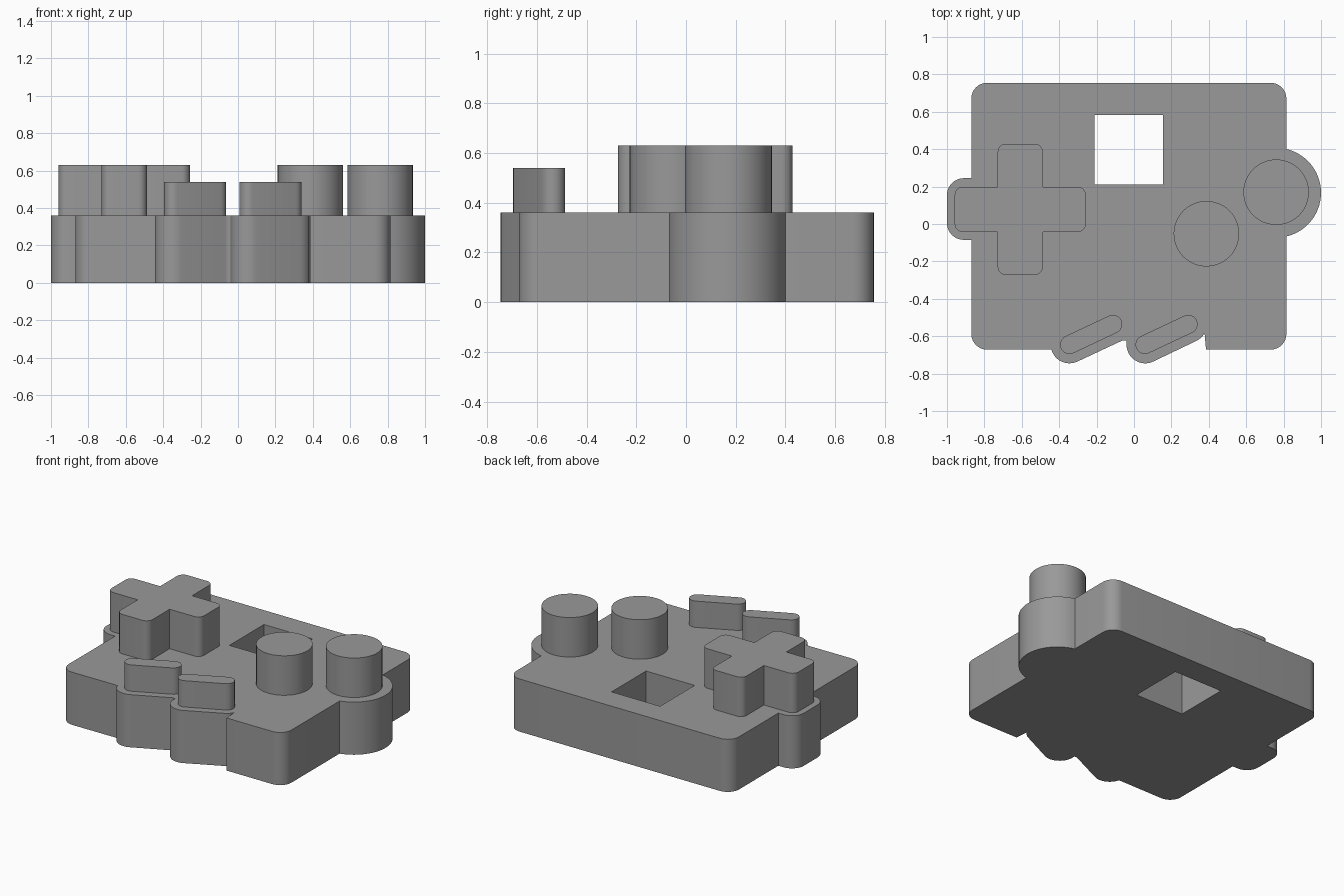
import bpy, bmesh
from math import sin, cos, radians

if "Cube" in bpy.data.objects:
    bpy.data.objects.remove(bpy.data.objects["Cube"])

grey = bpy.data.materials.new("mid grey")
grey.diffuse_color = (0.32, 0.32, 0.32, 1)
grey.use_nodes = True
grey.node_tree.nodes["Principled BSDF"].inputs["Base Color"].default_value = grey.diffuse_color


def arc(cx, cy, r, a0, a1, n=8):
    """Points along an arc, angles in degrees."""
    angles = [radians(a0 + (a1 - a0) * i / n) for i in range(n + 1)]
    return [(cx + r * cos(a), cy + r * sin(a)) for a in angles]


def prism(name, loops, z0, z1):
    """Extrude a flat outline, with optional hole loops, from z0 to z1."""
    bm = bmesh.new()
    edges = []
    for loop in loops:
        vs = [bm.verts.new((x, y, z0)) for x, y in loop]
        edges += [bm.edges.new((vs[i - 1], vs[i])) for i in range(len(vs))]
    if len(loops) == 1:
        bm.faces.new(vs)
    else:
        bmesh.ops.triangle_fill(bm, edges=edges, use_beauty=True)
    ext = bmesh.ops.extrude_face_region(bm, geom=bm.faces[:], use_keep_orig=True)
    top = [g for g in ext["geom"] if isinstance(g, bmesh.types.BMVert)]
    bmesh.ops.translate(bm, verts=top, vec=(0, 0, z1 - z0))
    bmesh.ops.recalc_face_normals(bm, faces=bm.faces[:])
    me = bpy.data.meshes.new(name)
    bm.to_mesh(me)
    bm.free()
    me.materials.append(grey)
    ob = bpy.data.objects.new(name, me)
    bpy.context.collection.objects.link(ob)
    bpy.ops.object.select_all(action='DESELECT')
    ob.select_set(True)
    bpy.context.view_layer.objects.active = ob
    bpy.ops.object.shade_smooth_by_angle(angle=radians(30))
    return ob


# Base plate: rounded rectangle with bulges that follow the buttons
R = 0.085
outline = (
    arc(-0.785, -0.587, R, 180, 270)
    + arc(-0.345, -0.645, 0.1, 194.5, 295, 12)       # first slanted bulge
    + arc(-0.11, -0.535, 0.1, 295, 300, 1)
    + [(-0.04, -0.622)]
    + arc(0.06, -0.645, 0.1, 180, 295, 12)           # second slanted bulge
    + arc(0.29, -0.535, 0.1, 295, 331, 4)
    + [(0.385, -0.672)]
    + arc(0.73, -0.587, R, 270, 360)
    + arc(0.76, 0.167, 0.24, -76.7, 76.7, 28)        # round bulge
    + arc(0.73, 0.67, R, 0, 90)
    + arc(-0.785, 0.67, R, 90, 180)
    + [(-0.87, 0.245)]
    + arc(-0.91, 0.155, 0.09, 90, 180)               # left bulge
    + arc(-0.91, 0.005, 0.09, 180, 270)
    + [(-0.87, -0.085)]
)
window = [(-0.212, 0.21), (0.155, 0.21), (0.155, 0.583), (-0.212, 0.583)]
prism("base_plate", [outline, window], 0, 0.36)

# Cross-shaped direction pad: one arm repeated by quarter turns
px, py, length, half, r = -0.608, 0.078, 0.351, 0.121, 0.045
arm = (arc(length - r, -half + r, r, -90, 0, 6)
       + arc(length - r, half - r, r, 0, 90, 6) + [(half, half)])
cross = []
for k in range(4):
    c, s = (1, 0, -1, 0)[k], (0, 1, 0, -1)[k]
    cross += [(px + x * c - y * s, py + x * s + y * c) for x, y in arm]
prism("direction_pad", [cross], 0.35, 0.63)

# Round buttons
for name, x, y in (("left_round_button", 0.387, -0.052),
                   ("right_round_button", 0.76, 0.17)):
    prism(name, [arc(x, y, 0.175, 0, 352.5, 47)], 0.35, 0.63)

# Slanted capsule buttons
for name, x in (("left_slot_button", -0.345), ("right_slot_button", 0.058)):
    prism(name, [arc(x, -0.645, 0.05, 115, 295, 12)
                 + arc(x + 0.232, -0.536, 0.05, -65, 115, 12)], 0.35, 0.54)
